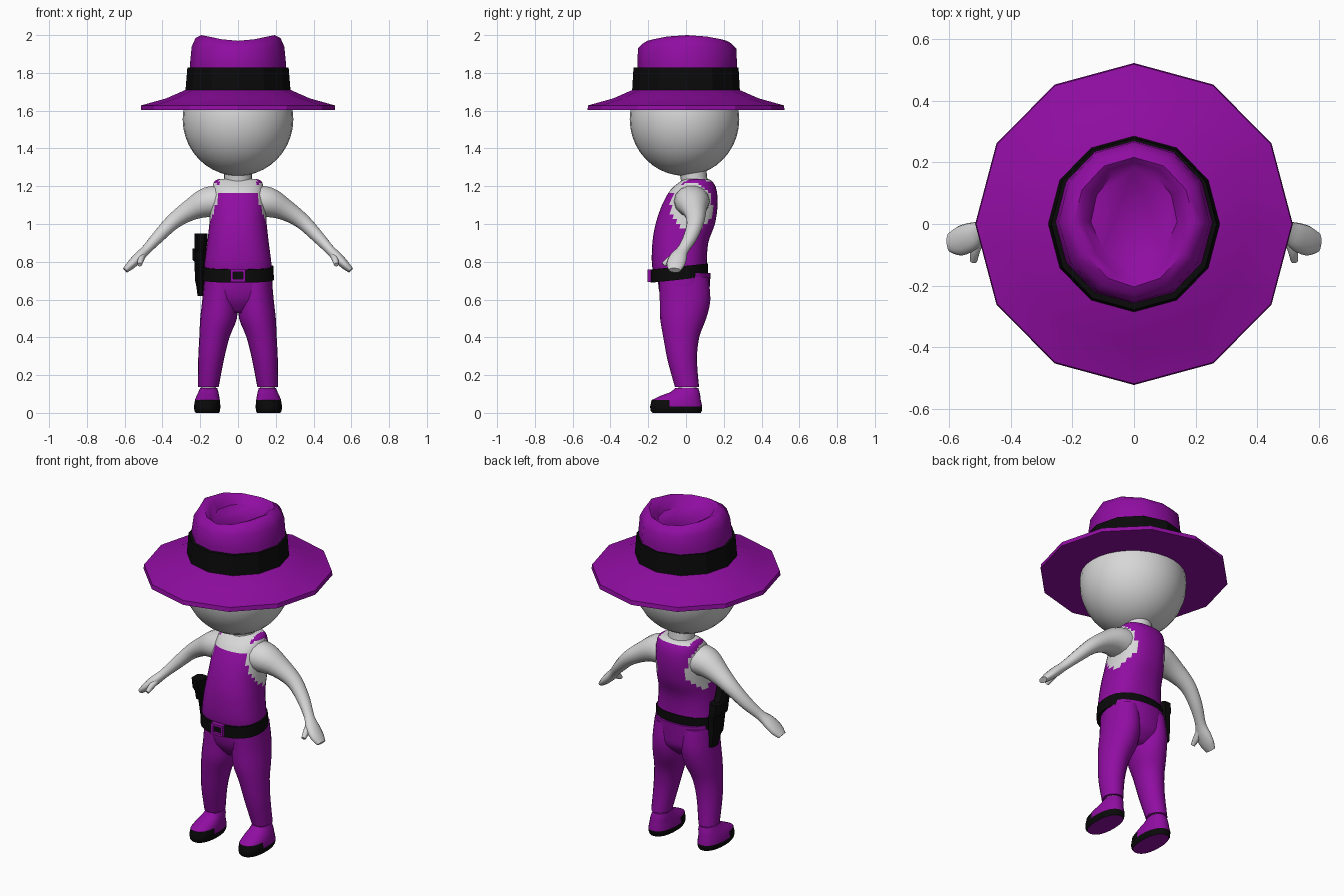
import bpy, bmesh, math
from mathutils import Vector
from mathutils.bvhtree import BVHTree

cube = bpy.data.objects.get("Cube")
if cube:
    bpy.data.objects.remove(cube, do_unlink=True)


def material(name, rgb):
    m = bpy.data.materials.new(name)
    m.use_nodes = True
    m.diffuse_color = (*rgb, 1)
    m.node_tree.nodes["Principled BSDF"].inputs["Base Color"].default_value = (*rgb, 1)
    return m


PURPLE = material("purple cloth", (0.28, 0.004, 0.36))
PALE = material("pale skin", (0.68, 0.68, 0.68))
BLACK = material("black leather", (0.003, 0.003, 0.003))


def finish(name, bm, mats, rule=None, angle=40):
    """Turn a bmesh into an object; rule(centre, normal) picks the material index."""
    bmesh.ops.recalc_face_normals(bm, faces=bm.faces[:])
    if rule:
        for f in bm.faces:
            f.material_index = int(rule(f.calc_center_median(), f.normal))
    me = bpy.data.meshes.new(name)
    bm.to_mesh(me)
    bm.free()
    for m in mats:
        me.materials.append(m)
    ob = bpy.data.objects.new(name, me)
    bpy.context.collection.objects.link(ob)
    bpy.ops.object.select_all(action="DESELECT")
    ob.select_set(True)
    bpy.context.view_layer.objects.active = ob
    if angle:
        bpy.ops.object.shade_smooth_by_angle(angle=math.radians(angle))
    return ob


def spline(rows, k):
    """Catmull-Rom interpolation of tuples."""
    out, n = [], len(rows)
    for i in range(n - 1):
        a, b, c, d = rows[max(i - 1, 0)], rows[i], rows[i + 1], rows[min(i + 2, n - 1)]
        for j in range(k):
            t = j / k
            out.append(tuple(q + t / 2 * (r - p + t * (2 * p - 5 * q + 4 * r - s + t * (3 * (q - r) + s - p)))
                             for p, q, r, s in zip(a, b, c, d)))
    return out + [rows[-1]]


def skin(rings, cap=True):
    """Bridge rings of points into a closed bmesh."""
    bm = bmesh.new()
    loops = [[bm.verts.new(p) for p in r] for r in rings]
    for a, b in zip(loops, loops[1:]):
        for i in range(len(a)):
            j = (i + 1) % len(a)
            bm.faces.new((a[i], a[j], b[j], b[i]))
    if cap:
        bm.faces.new(loops[0])
        bm.faces.new(loops[-1])
    return bm


def ring(c, u, v, n, p=2.0):
    pts = []
    for i in range(n):
        a = math.tau * i / n
        x, y = math.cos(a), math.sin(a)
        k = (abs(x) ** p + abs(y) ** p) ** (-1 / p)
        pts.append(Vector(c) + Vector(u) * x * k + Vector(v) * y * k)
    return pts


def stack(rows, n=20, p=2.0, k=1, side=1, tilt=0.0):
    """Loft of level rings from rows (x, y, z, rx, ry)."""
    rows = spline(rows, k) if k > 1 else rows
    return skin([ring((x * side, y, z), (rx, 0, 0), (0, ry, tilt), n, p) for x, y, z, rx, ry in rows])


def tube(rows, side, n=14, k=3):
    """Loft along a path from rows (x, y, z, width in y, thickness)."""
    rows = spline(rows, k)
    pts = [Vector((r[0] * side, r[1], r[2])) for r in rows]
    rings = []
    for i, r in enumerate(rows):
        t = (pts[min(i + 1, len(pts) - 1)] - pts[max(i - 1, 0)]).normalized()
        u = Vector((0, 1, 0))
        u = (u - t * u.dot(t)).normalized()
        rings.append(ring(pts[i], u * r[3], t.cross(u) * r[4], n))
    return skin(rings)


def box(name, mat, centre, size):
    bm = bmesh.new()
    bmesh.ops.create_cube(bm, size=1)
    for v in bm.verts:
        v.co = Vector(centre) + Vector(a * b for a, b in zip(v.co, size))
    return finish(name, bm, [mat], angle=0)


# Head and neck
bm = bmesh.new()
bmesh.ops.create_uvsphere(bm, u_segments=32, v_segments=20, radius=1)
for v in bm.verts:
    v.co = Vector((v.co.x * 0.293, v.co.y * 0.29 - 0.008, v.co.z * 0.3 + 1.555))
finish("head", bm, [PALE], angle=60)
finish("neck", stack([(0, 0.05, 1.15, 0.085, 0.075), (0, 0.045, 1.22, 0.075, 0.07),
                      (0, 0.03, 1.32, 0.075, 0.075)], k=3), [PALE], angle=60)

# Hat: brim, band and pinched crown
finish("hat_brim", stack([(0, 0, 1.603, 0.515, 0.522), (0, 0, 1.628, 0.512, 0.518),
                          (0, 0, 1.665, 0.38, 0.385), (0, 0, 1.72, 0.255, 0.26)], n=12), [PURPLE], angle=25)
finish("hat_band", stack([(0, 0, 1.71, 0.278, 0.285), (0, 0, 1.828, 0.268, 0.278)], n=12), [BLACK], angle=25)
crown = []
for z, rx, ry, dip, taper in [(1.72, 0.258, 0.264, 0, 0), (1.85, 0.254, 0.264, 0, 0),
                              (1.94, 0.245, 0.26, 0.01, 0.05), (1.985, 0.225, 0.235, 0.03, 0.1),
                              (2.0, 0.195, 0.21, 0.03, 0.15), (1.985, 0.165, 0.195, 0.03, 0.25),
                              (1.935, 0.14, 0.175, 0, 0.35)]:
    crown.append([Vector((p.x * (1 - taper * max(0, -p.y / ry)), p.y + 0.006, z - dip * (p.y / ry) ** 2))
                  for p in ring((0, 0, 0), (rx, 0, 0), (0, ry, 0), 12)])
finish("hat_crown", skin(crown), [PURPLE], angle=55)


# Torso with scooped neckline and arm holes
def bare(c, n):
    arm_hole = abs(c.x) > 0.1 and ((c.y - 0.03) / 0.11) ** 2 + ((c.z - 1.09) / 0.13) ** 2 < 1
    return arm_hole or (c.z > (1.17 if c.y < 0.07 else 1.225) and abs(c.x) < 0.1)


bm = stack([(0, -0.02, 0.70, 0.178, 0.14), (0, -0.035, 0.78, 0.178, 0.145), (0, -0.03, 0.9, 0.163, 0.148),
            (0, -0.004, 1.0, 0.152, 0.157), (0, 0.02, 1.1, 0.146, 0.147), (0, 0.04, 1.18, 0.138, 0.122),
            (0, 0.055, 1.225, 0.125, 0.085), (0, 0.055, 1.238, 0.1, 0.06)], n=40, p=2.4, k=4)
surface = BVHTree.FromBMesh(bm)
finish("vest_body", bm, [PURPLE, PALE], bare, angle=60)

# Raised straps: round each arm hole and crossing on the back
PATH = [(0.1, 0.07, 1.25), (0.11, -0.02, 1.23), (0.108, -0.1, 1.14), (0.115, -0.14, 1.04),
        (0.14, -0.12, 0.95), (0.17, -0.04, 0.89), (0.17, 0.05, 0.89), (0.13, 0.14, 0.94),
        (0.05, 0.19, 1.03), (-0.03, 0.19, 1.12), (-0.085, 0.16, 1.2), (-0.1, 0.07, 1.25)]
for label, s in (("left", 1), ("right", -1)):
    hits = [surface.find_nearest(Vector((x * s, y, z))) for x, y, z in spline(PATH, 4)]
    rings = []
    for i, (p, nrm, _, _) in enumerate(hits):
        t = hits[min(i + 1, len(hits) - 1)][0] - hits[max(i - 1, 0)][0]
        w = t.cross(nrm).normalized() * 0.026
        rings.append([p - w - nrm * 0.01, p + w - nrm * 0.01, p + w + nrm * 0.016, p - w + nrm * 0.016])
    finish(label + "_vest_strap", skin(rings), [PURPLE])

# Trousers: hips plus two legs
finish("trouser_hips", stack([(0, -0.01, 0.74, 0.178, 0.14), (0, -0.01, 0.66, 0.183, 0.135),
                              (0, -0.005, 0.59, 0.165, 0.12), (0, -0.01, 0.53, 0.07, 0.07)],
                             p=2.3, k=3), [PURPLE], angle=60)
LEG = [(0.092, -0.012, 0.72, 0.086, 0.13), (0.095, -0.005, 0.6, 0.094, 0.134), (0.103, -0.015, 0.5, 0.097, 0.122),
       (0.125, -0.025, 0.4, 0.08, 0.095), (0.143, -0.02, 0.28, 0.068, 0.078), (0.157, 0.005, 0.138, 0.055, 0.064)]
SHOE = [(0.162, -0.05, 0, 0.062, 0.128), (0.163, -0.052, 0.012, 0.068, 0.136), (0.163, -0.052, 0.034, 0.07, 0.138),
        (0.162, -0.052, 0.068, 0.066, 0.13), (0.16, -0.03, 0.09, 0.06, 0.106),
        (0.157, -0.005, 0.11, 0.053, 0.077), (0.155, 0.005, 0.132, 0.045, 0.06)]
ARM = [(0.08, 0.03, 1.12, 0.095, 0.085), (0.16, 0.033, 1.115, 0.092, 0.082), (0.25, 0.045, 1.075, 0.065, 0.058),
       (0.34, 0.05, 1.015, 0.047, 0.043), (0.42, 0.025, 0.935, 0.038, 0.034), (0.485, -0.015, 0.865, 0.031, 0.026),
       (0.525, -0.04, 0.825, 0.046, 0.028), (0.565, -0.055, 0.785, 0.048, 0.024), (0.597, -0.06, 0.755, 0.032, 0.016)]
THUMB = [(0.505, -0.045, 0.835, 0.02, 0.018), (0.515, -0.085, 0.81, 0.02, 0.017), (0.52, -0.12, 0.785, 0.012, 0.012)]


def shoe_colour(c, n):
    return n.z > -0.9 and (c.z < 0.03 or (c.y < -0.1 and c.z < 0.068))


for label, s in (("left", 1), ("right", -1)):
    finish(label + "_trouser_leg", stack(LEG, k=3, side=s), [PURPLE], angle=60)
    finish(label + "_ankle", stack([(0.156, 0.008, 0.1, 0.04, 0.048), (0.156, 0.008, 0.17, 0.04, 0.048)],
                                   side=s), [PALE])
    finish(label + "_shoe", stack(SHOE, n=24, p=2.3, side=s), [PURPLE, BLACK], shoe_colour)
    finish(label + "_arm", tube(ARM, s), [PALE], angle=60)
    finish(label + "_thumb", tube(THUMB, s, n=8), [PALE], angle=60)

# Belt, tilted down to the front, with a square buckle
finish("belt", stack([(0, -0.035, 0.705, 0.19, 0.152), (0, -0.035, 0.775, 0.188, 0.152)],
                     n=24, p=2.3, tilt=0.016), [BLACK])
for s in (-1, 1):
    box("buckle_side", PURPLE, (0.033 * s, -0.19, 0.727), (0.014, 0.025, 0.066))
    box("buckle_bar", PURPLE, (0, -0.19, 0.727 + 0.026 * s), (0.066, 0.025, 0.014))

# Holster with grip on the right hip
finish("holster", stack([(-0.198, 0.02, 0.62, 0.016, 0.034), (-0.2, 0.01, 0.68, 0.022, 0.042),
                         (-0.2, 0, 0.7, 0.028, 0.05), (-0.2, -0.01, 0.8, 0.03, 0.058),
                         (-0.205, -0.015, 0.81, 0.036, 0.064), (-0.205, -0.025, 0.87, 0.036, 0.066)],
                        n=12, p=4), [BLACK])
finish("holster_grip", stack([(-0.2, -0.04, 0.85, 0.03, 0.05), (-0.197, -0.075, 0.9, 0.034, 0.05),
                              (-0.195, -0.09, 0.95, 0.034, 0.045)], n=12, p=4), [BLACK])
